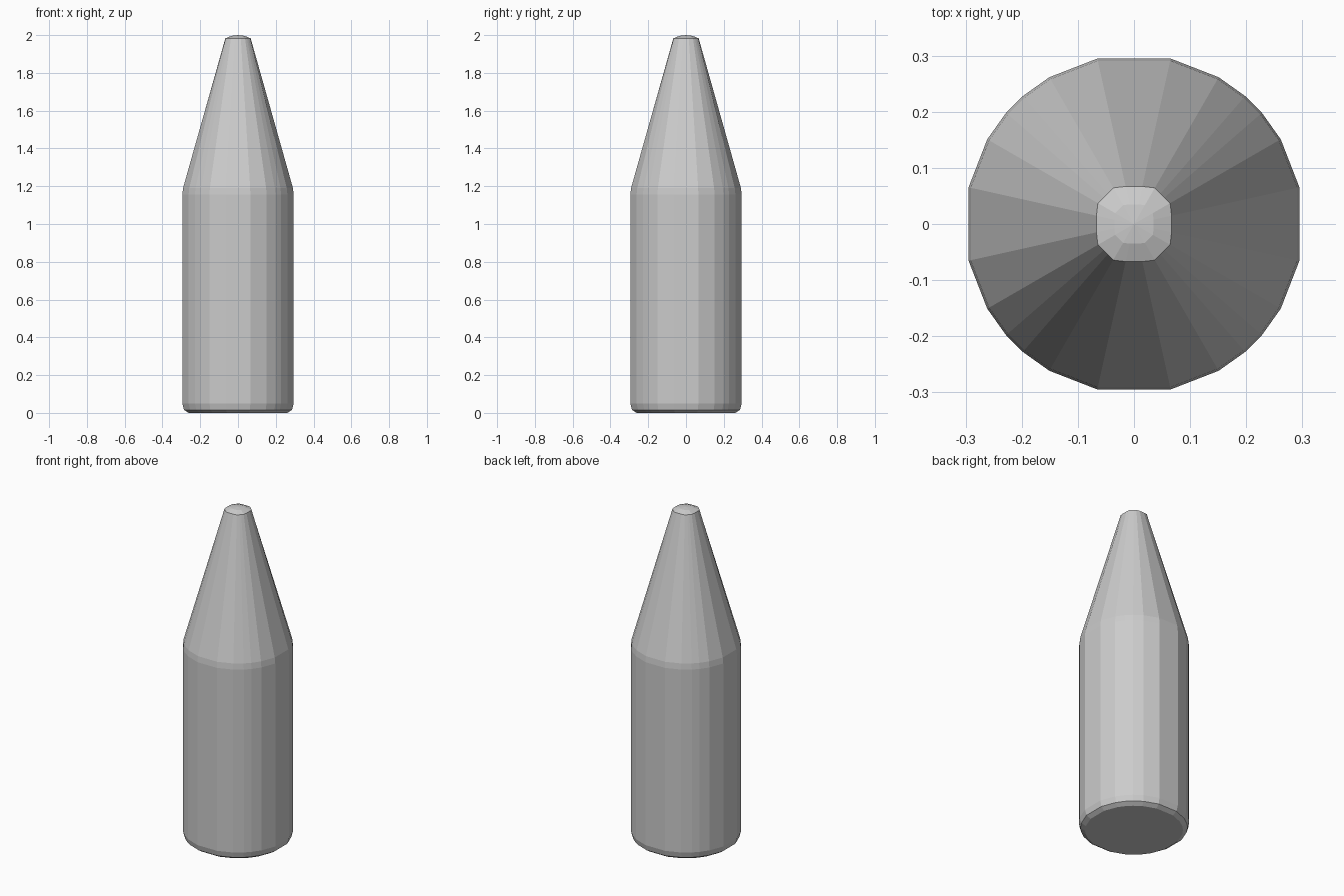
import bpy, bmesh, math

if "Cube" in bpy.data.objects:
    bpy.data.objects.remove(bpy.data.objects["Cube"])

# Faceted cross-section with broad flats facing the four axes
ANGLES = [math.radians(q * 90 + a) for q in range(4) for a in (12.5, 30, 41, 49, 60, 77.5)]

def round_ring(bm, r, z):
    return [bm.verts.new((r * math.cos(a), r * math.sin(a), z)) for a in ANGLES]

def octagon_ring(bm, r, z):
    ring = []
    for a in ANGLES:
        c, s = abs(math.cos(a)), abs(math.sin(a))
        d = r / max(c, s, (c + s) * 0.66)
        ring.append(bm.verts.new((d * math.cos(a), d * math.sin(a), z)))
    return ring

bm = bmesh.new()
# Chamfered base, straight body, tapering cone, small blunt tip
rings = [round_ring(bm, r, z) for r, z in
         ((0.268, 0.0), (0.293, 0.016), (0.302, 0.05), (0.302, 1.155), (0.298, 1.19))]
rings += [octagon_ring(bm, 0.067, 1.983), octagon_ring(bm, 0.035, 1.996)]
for lo, hi in zip(rings, rings[1:]):
    n = len(lo)
    for i in range(n):
        j = (i + 1) % n
        bm.faces.new((lo[i], lo[j], hi[j], hi[i]))
bm.faces.new(rings[0][::-1])
tip = bm.verts.new((0, 0, 2.0))
top = rings[-1]
for i in range(len(top)):
    bm.faces.new((top[i], top[(i + 1) % len(top)], tip))
bmesh.ops.recalc_face_normals(bm, faces=bm.faces)

mesh = bpy.data.meshes.new("tapered_body")
bm.to_mesh(mesh)
bm.free()
body = bpy.data.objects.new("tapered_body", mesh)
bpy.context.collection.objects.link(body)
